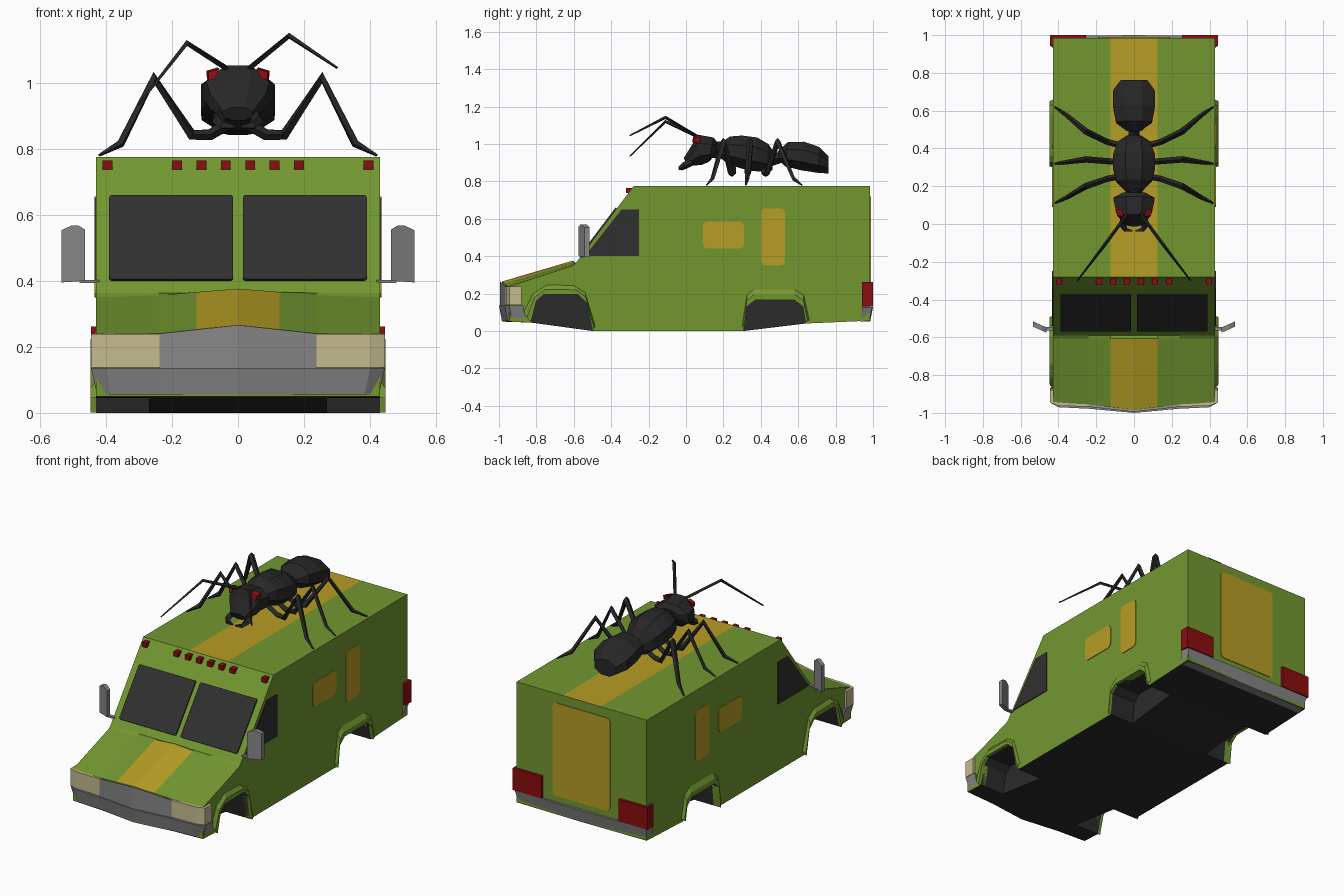
import bpy, bmesh, math
from mathutils import Vector

if "Cube" in bpy.data.objects:
    bpy.data.objects.remove(bpy.data.objects["Cube"])


def material(name, r, g, b):
    m = bpy.data.materials.new(name)
    m.diffuse_color = (r, g, b, 1)
    m.use_nodes = True
    m.node_tree.nodes["Principled BSDF"].inputs["Base Color"].default_value = m.diffuse_color
    return m


GREEN = material("green paint", 0.17, 0.31, 0.03)
YELLOW = material("yellow paint", 0.47, 0.34, 0.018)
GLASS = material("dark glass", 0.03, 0.03, 0.03)
BLACK = material("black underside", 0.024, 0.024, 0.024)
INSECT = material("insect black", 0.02, 0.02, 0.021)
GREY = material("grey metal", 0.24, 0.24, 0.24)
RED = material("red light", 0.26, 0.004, 0.005)
CREAM = material("cream lamp", 0.56, 0.5, 0.28)


def loft(name, rings, *mats, closed=True):
    """Skin a list of equal-length rings of points."""
    bm = bmesh.new()
    vs = [[bm.verts.new(p) for p in ring] for ring in rings]
    n = len(rings[0])
    for a, b in zip(vs, vs[1:]):
        for i in range(n if closed else n - 1):
            j = (i + 1) % n
            bm.faces.new((a[i], a[j], b[j], b[i]))
    if closed:
        bm.faces.new(vs[0])
        bm.faces.new(vs[-1])
    bmesh.ops.recalc_face_normals(bm, faces=bm.faces)
    me = bpy.data.meshes.new(name)
    bm.to_mesh(me)
    bm.free()
    for m in mats:
        me.materials.append(m)
    ob = bpy.data.objects.new(name, me)
    bpy.context.collection.objects.link(ob)
    return ob


def prism(name, pts, vec, mat):
    return loft(name, [pts, [tuple(Vector(p) + Vector(vec)) for p in pts]], mat)


def box(name, lo, hi, mat):
    pts = [(lo[0], lo[1], lo[2]), (hi[0], lo[1], lo[2]), (hi[0], hi[1], lo[2]), (lo[0], hi[1], lo[2])]
    return prism(name, pts, (0, 0, hi[2] - lo[2]), mat)


def tube(name, pts, radii, mat):
    cu = bpy.data.curves.new(name, 'CURVE')
    cu.dimensions = '3D'
    cu.bevel_depth = 1
    cu.bevel_resolution = 0
    cu.use_fill_caps = True
    sp = cu.splines.new('POLY')
    sp.points.add(len(pts) - 1)
    sp.use_smooth = False
    for p, co, r in zip(sp.points, pts, radii):
        p.co = (*co, 1)
        p.radius = r
    cu.materials.append(mat)
    ob = bpy.data.objects.new(name, cu)
    bpy.context.collection.objects.link(ob)
    bpy.ops.object.select_all(action='DESELECT')
    ob.select_set(True)
    bpy.context.view_layer.objects.active = ob
    bpy.ops.object.convert(target='MESH')


def rounded(u0, u1, v0, v1, r):
    pts = []
    for cu, cv, a0 in ((u1 - r, v1 - r, 0), (u0 + r, v1 - r, 90), (u0 + r, v0 + r, 180), (u1 - r, v0 + r, 270)):
        for k in range(4):
            a = math.radians(a0 + 30 * k)
            pts.append((cu + r * math.cos(a), cv + r * math.sin(a)))
    return pts


# van body: side profiles lofted across the width, hood ridged at the centre
def section(x, yn, zf, zr):
    prof = [(-yn, 0.05), (-yn, zf), (-0.605, zr), (-0.59, 0.363), (-0.28, 0.775), (0.985, 0.775),
            (0.985, 0.055), (0.64, 0.04), (0.31, 0), (-0.5, 0), (-0.83, 0.045)]
    return [(x, y, z) for y, z in prof]


half = [(0.43, 0.945, 0.238, 0.35), (0.24, 0.955, 0.24, 0.356), (0.125, 0.97, 0.252, 0.366)]
rings = [section(-x, *r) for x, *r in half] + [section(0, 0.985, 0.264, 0.376)]
rings += [section(x, *r) for x, *r in reversed(half)]
body = loft("van_body", rings, GREEN, YELLOW, BLACK)

# wheel wells and flared arches
front_in = [(-.83, .045), (-.80, .16), (-.76, .195), (-.58, .195), (-.53, .15), (-.50, .001)]
front_out = [(-.87, .10), (-.82, .20), (-.74, .25), (-.60, .245), (-.54, .21), (-.485, .03)]
rear_in = [(.31, .001), (.325, .13), (.37, .165), (.58, .165), (.625, .13), (.64, .045)]
rear_out = [(.30, .03), (.325, .195), (.36, .225), (.58, .225), (.63, .195), (.66, .06)]
for s, side in ((-1, "left"), (1, "right")):
    for end, inner, outer in (("front", front_in, front_out), ("rear", rear_in, rear_out)):
        pts = [(inner[0][0], -.1)] + inner + [(inner[-1][0], -.1)]
        cutter = prism(f"{side}_{end}_well_cutter", [(s * .27, y, z) for y, z in pts], (s * .25, 0, 0), BLACK)
        cutter.hide_render = True
        mod = body.modifiers.new("well", 'BOOLEAN')
        mod.object = cutter
        mod.operation = 'DIFFERENCE'
        mod.solver = 'EXACT'
        bpy.context.view_layer.objects.active = body
        bpy.ops.object.modifier_apply(modifier=mod.name)
        bpy.data.objects.remove(cutter)
        mid = [((a + c) / 2, (b + d) / 2) for (a, b), (c, d) in zip(inner, outer)]
        loft(f"{side}_{end}_wheel_arch", [[(s * x, y, z) for y, z in path] for x, path in
             ((.428, outer), (.447, mid), (.447, inner), (.40, inner))], GREEN, closed=False)

# body colours: roof and hood stripe, black floor and wells
for p in body.data.polygons:
    c, n = p.center, p.normal
    p.material_index = 0
    if abs(c.x) < 0.125 and n.z > 0.2 and (c.y < -0.61 or c.z > 0.77):
        p.material_index = 1
    elif c.z < 0.2 and abs(c.x) < 0.428 and abs(c.y) < 0.935:
        p.material_index = 2


# windscreen panes and roof marker lamps on the sloped front
def slope_y(z):
    return -0.28 - (0.775 - z) * 0.31 / 0.412


for s, side in ((-1, "left"), (1, "right")):
    prism(f"{side}_windscreen", [(s * x, slope_y(z), z) for x, z in rounded(.015, .39, .40, .655, .008)],
          (0, -.0064, .0048), GLASS)
    for i, x in enumerate((.037, .11, .185, .395)):
        box(f"{side}_roof_lamp_{i}", (s * x - .015, -.322, .737), (s * x + .015, -.285, .764), RED)
    # side glass and yellow side panels
    prism(f"{side}_door_window", [(s * .429, y, z) for y, z in
          ((-.54, .40), (-.345, .65), (-.25, .65), (-.25, .40))], (s * .006, 0, 0), GLASS)
    for nm, r in (("small", (.09, .31, .44, .585, .025)), ("tall", (.40, .53, .35, .655, .025))):
        prism(f"{side}_{nm}_panel", [(s * .429, y, z) for y, z in rounded(*r)], (s * .005, 0, 0), YELLOW)
    # mirrors
    prism(f"{side}_mirror", [(s * x, -.575 + (x - .465) * .45, z) for x, z in
          ((.463, .40), (.463, .555), (.485, .568), (.503, .568), (.535, .553), (.535, .395))],
          (0, .028, 0), GREY)
    box(f"{side}_mirror_stem", (s * .45 - .03, -.565, .393), (s * .45 + .03, -.545, .403), GREY)
    # headlamps and tail lamps wrapping round the corners
    prism(f"{side}_headlamp", [(s * x, y, .138) for x, y in
          ((.237, -.967), (.40, -.962), (.445, -.945), (.445, -.88), (.237, -.88))], (0, 0, .101), CREAM)
    box(f"{side}_tail_lamp", (s * .35 - .095, .942, .13), (s * .35 + .095, 1.0, .262), RED)
prism("rear_door_panel", [(x, .984, z) for x, z in rounded(-.19, .19, .165, .72, .025)], (0, .005, 0), YELLOW)


# grille and bumpers
def mirrored(pts, z):
    return [(x, y, z) for x, y in pts] + [(-x, y, z) for x, y in reversed(pts) if x > 0]


grille = prism("grille", mirrored([(0, -.995), (.238, -.968), (.238, -.93)], .135), (0, 0, .105), GREY)
for v in grille.data.vertices:
    if v.co.z > .2:
        v.co.z += .026 * (1 - abs(v.co.x) / .238)
front = [(0, -1.0), (.24, -.978), (.40, -.97), (.445, -.945), (.445, -.87)]
back = [(0, 1.0), (.435, .995), (.445, .945)]
for nm, pts, z0, z1 in (("front_bumper", front, .056, .136), ("rear_bumper", back, .052, .128)):
    b = prism(nm, mirrored(pts, z0), (0, 0, z1 - z0), GREY)
    for v in b.data.vertices:
        if v.co.z < z0 + .01:
            v.co.x *= .96
            v.co.y *= .985


# ant body: octagonal sections given as top point, bottom point, half width
def ant_part(name, rows):
    rings = []
    for yt, zt, yb, zb, w in rows:
        top, bot = Vector((0, yt, zt)), Vector((0, yb, zb))
        c, h = (top + bot) / 2, (top - bot) / 2
        ring = []
        for k in range(8):
            a = math.radians(22.5 + 45 * k)
            ring.append(tuple(c + h * math.sin(a) * 1.08 + Vector((w * math.cos(a) * 1.08, 0, 0))))
        rings.append(ring)
    loft(name, rings, INSECT)


ant_part("ant_head", [(.168, 1.01, .16, .95, .06), (.145, 1.035, .125, .905, .11), (.05, 1.052, .085, .888, .095),
                      (.035, 1.0, .05, .885, .085), (-.012, .925, .008, .885, .045)])
ant_part("ant_thorax", [(.17, .995, .18, .93, .045), (.235, 1.04, .22, .895, .095), (.30, 1.045, .29, .87, .112),
                        (.38, 1.035, .36, .855, .11), (.44, 1.0, .43, .85, .085), (.47, .955, .462, .86, .04)])
ant_part("ant_abdomen", [(.49, .96, .50, .91, .04), (.545, 1.01, .53, .88, .095), (.63, 1.012, .62, .858, .112),
                         (.71, .985, .71, .845, .11), (.762, .935, .762, .842, .07)])
tube("ant_waist", [(0, .45, .91), (0, .51, .93)], [.03, .03], INSECT)
tube("ant_neck", [(0, .14, .97), (0, .20, .965)], [.045, .045], INSECT)

# ant limbs and face
for s, side in ((-1, "left"), (1, "right")):
    for nm, y0, yk, yf in (("front", .25, .20, .11), ("middle", .33, .342, .32), ("rear", .42, .49, .62)):
        tube(f"ant_{side}_{nm}_leg",
             [(s * .03, y0, .875), (s * .085, y0, .842), (s * .14, y0 * .8 + yk * .2, .842), (s * .255, yk, 1.015),
              (s * .355, yk * .35 + yf * .65, .815), (s * .42, yf, .78)],
             [.018, .017, .016, .017, .012, .004], INSECT)
    zk, ze = (1.142, 1.045) if s > 0 else (1.12, .935)
    tube(f"ant_{side}_antenna", [(s * .03, .06, 1.04), (s * .155, -.11, zk), (s * .30, -.30, ze)],
         [.009, .009, .004], INSECT)
    tube(f"ant_{side}_mandible", [(s * .05, .03, .905), (s * .06, -.005, .885), (s * .045, -.03, .87),
                                  (s * .008, -.037, .866)], [.022, .02, .014, .005], INSECT)
    prism(f"ant_{side}_eye", [(s * .056, .04, 1.042), (s * .09, .045, 1.032), (s * .088, .04, 1.006),
                              (s * .07, .033, 1.012)], (s * .006, .035, .004), RED)
